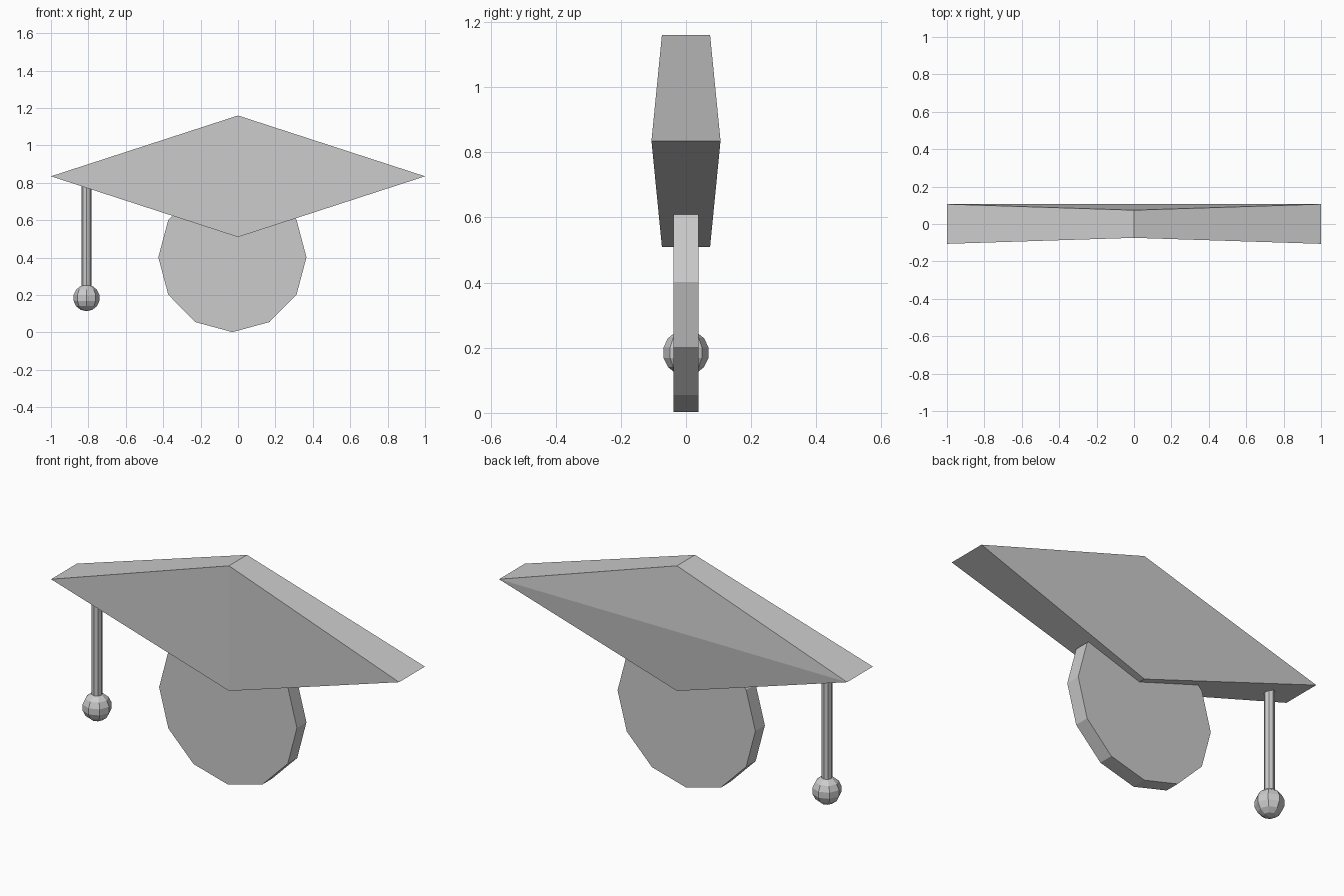
import bpy, bmesh
from math import radians

if "Cube" in bpy.data.objects:
    bpy.data.objects.remove(bpy.data.objects["Cube"])


def mesh_object(name, verts, faces):
    mesh = bpy.data.meshes.new(name)
    mesh.from_pydata(verts, [], faces)
    bm = bmesh.new()
    bm.from_mesh(mesh)
    bmesh.ops.recalc_face_normals(bm, faces=bm.faces)
    bm.to_mesh(mesh)
    bm.free()
    obj = bpy.data.objects.new(name, mesh)
    bpy.context.collection.objects.link(obj)
    return obj


# Diamond board: thicker at the side corners than at top and bottom
outline = [(-1, 0.835, 0.106), (0, 0.51, 0.074), (1, 0.835, 0.106), (0, 1.16, 0.074)]
verts = [(x, s * y, z) for s in (-1, 1) for x, z, y in outline]
sides = [(i, (i + 1) % 4, (i + 1) % 4 + 4, i + 4) for i in range(4)]
front = [(0, 1, 3), (1, 2, 3)]   # folded along the vertical diagonal
back = [(4, 6, 5), (4, 7, 6)]    # folded along the horizontal diagonal
mesh_object("board", verts, front + back + sides)

# Twelve-sided disc under the board
bpy.ops.mesh.primitive_cylinder_add(vertices=12, radius=0.4, depth=0.078,
                                    location=(-0.03, 0, 0.402),
                                    rotation=(radians(90), 0, 0))
disc = bpy.context.object
disc.name = "cap_disc"
disc.scale = (0.99, 1, 1)

# Hanging cord, its top end buried in the board
cord_top, cord_bottom = 0.83, 0.22
bpy.ops.mesh.primitive_cylinder_add(vertices=8, radius=0.026,
                                    depth=cord_top - cord_bottom,
                                    location=(-0.81, 0, (cord_top + cord_bottom) / 2))
bpy.context.object.name = "tassel_cord"

# Faceted ball at the end of the cord
bpy.ops.mesh.primitive_uv_sphere_add(segments=8, ring_count=7, radius=0.071,
                                     location=(-0.81, 0, 0.185))
bpy.context.object.name = "tassel_ball"
